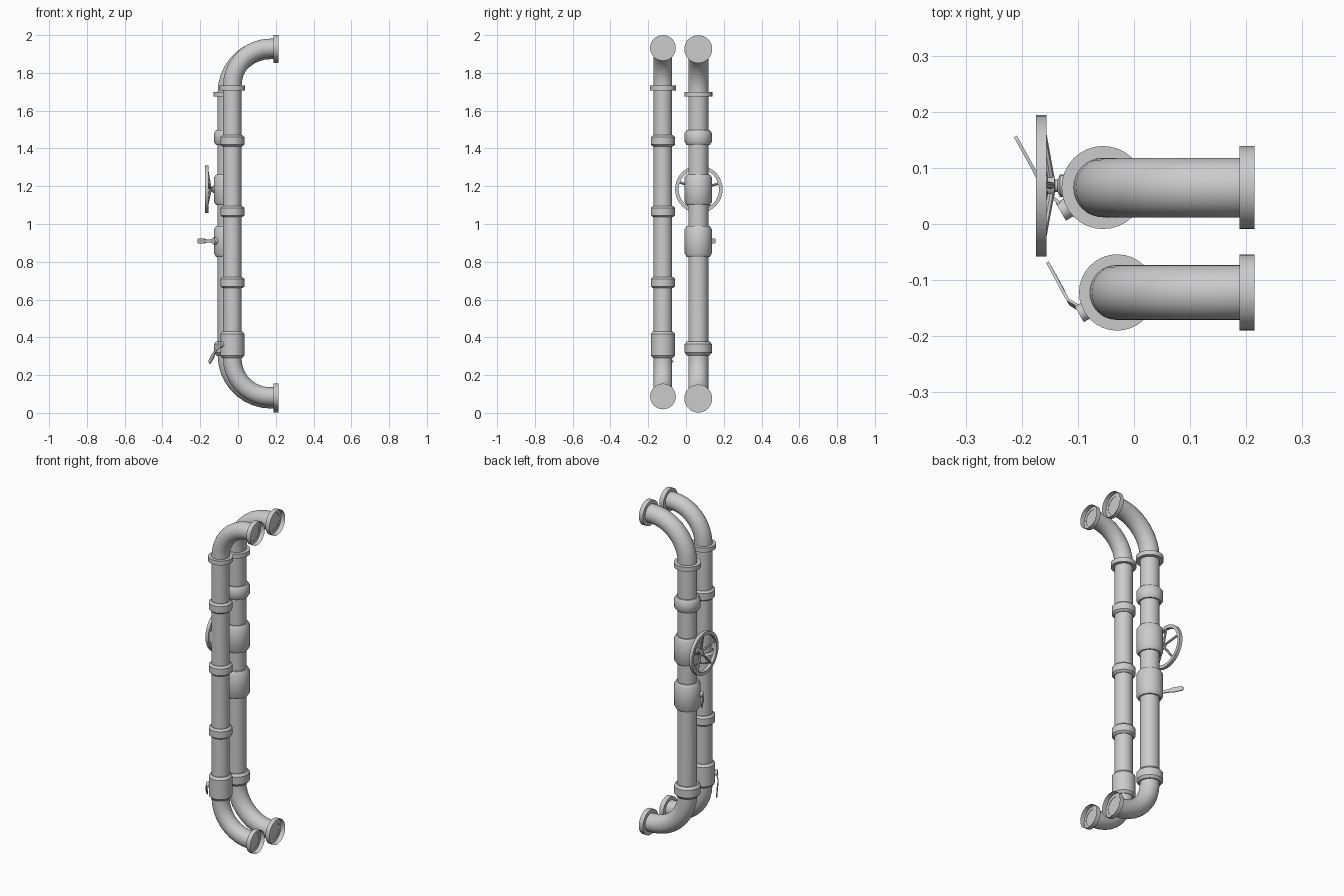
import bpy, bmesh, math
from mathutils import Vector, Matrix

if "Cube" in bpy.data.objects:
    bpy.data.objects.remove(bpy.data.objects["Cube"])

SEG = 32

def finish(name, bm, angle=35):
    bmesh.ops.recalc_face_normals(bm, faces=bm.faces)
    me = bpy.data.meshes.new(name)
    bm.to_mesh(me)
    bm.free()
    ob = bpy.data.objects.new(name, me)
    bpy.context.collection.objects.link(ob)
    bpy.context.view_layer.objects.active = ob
    ob.select_set(True)
    bpy.ops.object.shade_smooth_by_angle(angle=math.radians(angle))
    ob.select_set(False)
    return ob

def skin(bm, rings, loop=False):
    n = len(rings[0])
    pairs = list(zip(rings, rings[1:])) + ([(rings[-1], rings[0])] if loop else [])
    for a, b in pairs:
        for i in range(n):
            j = (i + 1) % n
            bm.faces.new((a[i], a[j], b[j], b[i]))

def lathe(name, profile, origin, axis=(0, 0, 1), caps=(True, True), loop=False, seg=SEG):
    """Revolve (radius, height) points around an axis."""
    m = Matrix.Translation(origin) @ Vector((0, 0, 1)).rotation_difference(Vector(axis)).to_matrix().to_4x4()
    bm = bmesh.new()
    rings = [[bm.verts.new(m @ Vector((r * math.cos(2 * math.pi * i / seg),
                                       r * math.sin(2 * math.pi * i / seg), h)))
              for i in range(seg)] for r, h in profile]
    skin(bm, rings, loop)
    if not loop:
        if caps[0]:
            bm.faces.new(rings[0])
        if caps[1]:
            bm.faces.new(rings[-1])
    return finish(name, bm)

def pipe(name, x, y, r, bend, z_low, z_high, x_end, steps=9):
    """Vertical pipe with an elbow at each end, swept in the xz plane."""
    path = [(x_end, z_low, 180)]
    for k in range(steps + 1):
        t = 90 * k / steps
        a = math.radians(270 - t)
        path.append((x + bend + bend * math.cos(a), z_low + bend + bend * math.sin(a), 180 - t))
    for k in range(steps + 1):
        t = 90 * k / steps
        a = math.radians(180 - t)
        path.append((x + bend + bend * math.cos(a), z_high - bend + bend * math.sin(a), 90 - t))
    path.append((x_end, z_high, 0))
    bm = bmesh.new()
    rings = []
    for px, pz, d in path:
        nx, nz = -math.sin(math.radians(d)), math.cos(math.radians(d))
        ring = []
        for i in range(SEG):
            a = 2 * math.pi * i / SEG
            c, s = r * math.cos(a), r * math.sin(a)
            ring.append(bm.verts.new((px + nx * c, y + s, pz + nz * c)))
        rings.append(ring)
    skin(bm, rings)
    return finish(name, bm)

def collar(name, x, y, r, z0, z1, ch):
    """Chamfered sleeve around a pipe."""
    k = r - 0.011
    return lathe(name, [(k, z0), (r, z0 + ch), (r, z1 - ch), (k, z1)], (x, y, 0))

def lever(name, x, y, z, scale, tilt, radial):
    """Bent flat handle on a short stem; the stem points to the front left."""
    out = Vector((-math.cos(math.radians(30)), -0.5, 0))
    side = Vector((-0.5, math.cos(math.radians(30)), 0))
    up = Vector((0, 0, 1))
    c = Vector((x, y, z))
    lathe(name + "_stem", [(0.018 * scale, 0.03), (0.018 * scale, radial)], c, out, seg=20)
    t = math.radians(tilt)
    along = side * math.cos(t) - up * math.sin(t)
    across = side * math.sin(t) + up * math.cos(t)
    # along, outward offset, half width
    sections = [(-0.012, -0.004, 0.012), (0.02, -0.004, 0.010), (0.042, 0.005, 0.008),
                (0.075, 0.005, 0.009), (0.095, 0.004, 0.014), (0.15, 0.003, 0.013), (0.157, 0.003, 0.009)]
    bm = bmesh.new()
    rings = []
    for a, o, w in sections:
        rings.append([bm.verts.new(c + along * a * scale + across * sw * w * scale
                                   + out * (radial + (o + so * 0.003) * scale))
                      for sw, so in ((-1, -1), (1, -1), (1, 1), (-1, 1))])
    skin(bm, rings)
    bm.faces.new(rings[0])
    bm.faces.new(rings[-1])
    finish(name + "_handle", bm, 25)

# pipes
AX, AY, AR = -0.055, 0.065, 0.053
BX, BY, BR = -0.030, -0.122, 0.049
AZ, BZ = (0.076, 1.926), (0.087, 1.932)
pipe("large_pipe", AX, AY, AR, 0.23, *AZ, 0.19)
pipe("small_pipe", BX, BY, BR, 0.20, *BZ, 0.19)

# end flanges: shallow open dishes facing the wall
for label, y, r, zs in (("large", AY, 0.074, AZ), ("small", BY, 0.068, BZ)):
    for end, z in zip(("bottom", "top"), zs):
        lathe(f"{label}_{end}_flange", [(r, 0.188), (r, 0.215)], (0, y, z), (1, 0, 0), caps=(True, False))

# flat rings under the top elbows
lathe("large_elbow_ring", [(0.074, 1.674), (0.074, 1.700)], (AX, AY, 0))
lathe("small_elbow_ring", [(0.068, 1.708), (0.068, 1.734)], (BX, BY, 0))

# couplings and valve bodies
for name, z0, z1, ch in (("coupling_upper", 1.418, 1.497, 0.016), ("wheel_valve", 1.100, 1.263, 0.016),
                         ("lever_valve", 0.826, 0.990, 0.018), ("coupling_lower", 0.305, 0.378, 0.014)):
    collar("large_" + name, AX, AY, 0.072, z0, z1, ch)
for name, z0, z1, ch in (("coupling_1", 1.410, 1.470, 0.010), ("coupling_2", 1.036, 1.096, 0.010),
                         ("coupling_3", 0.660, 0.720, 0.010), ("lever_valve", 0.290, 0.432, 0.014)):
    collar("small_" + name, BX, BY, 0.0635, z0, z1, ch)

# hand wheel
WY, WZ = 0.068, 1.184
lathe("wheel_rim", [(0.107, 0.156), (0.126, 0.156), (0.126, 0.175), (0.107, 0.175)],
      (0, WY, WZ), (-1, 0, 0), loop=True)
lathe("wheel_stem", [(0.020, 0.10), (0.020, 0.132), (0.011, 0.136), (0.011, 0.141),
                     (0.018, 0.142), (0.018, 0.154)], (0, WY, WZ), (-1, 0, 0), seg=20)
for k in range(5):
    a = math.radians(16 + 72 * k)
    d = Vector((0, math.cos(a), math.sin(a)))
    p, q = Vector((-0.147, WY, WZ)) + d * 0.008, Vector((-0.165, WY, WZ)) + d * 0.112
    lathe(f"wheel_spoke_{k + 1}", [(0.0065, 0), (0.0065, (q - p).length)], p, (q - p).normalized(), seg=8)

# lever handles
lever("large_lever", AX, AY, 0.910, 1.0, 0, 0.087)
lever("small_lever", BX, BY, 0.362, 0.9, 43, 0.078)
